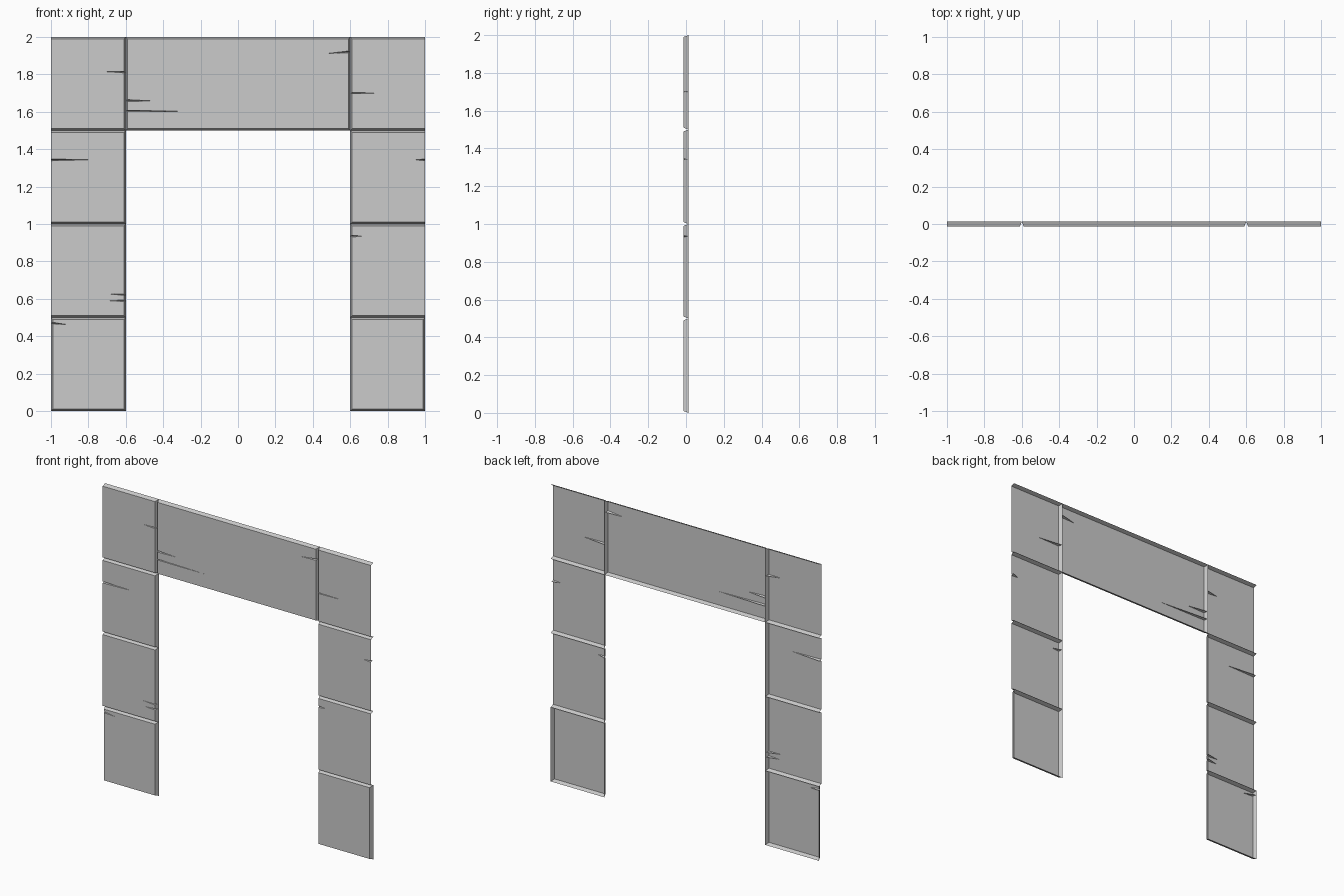
import bpy, bmesh

if "Cube" in bpy.data.objects:
    bpy.data.objects.remove(bpy.data.objects["Cube"])

FRONT, BACK = -0.013, 0.013   # depth of the thin shell
CH = 0.01                     # bevel width round each panel


def panel(name, x0, x1, z0, z1, free=(), cracks=()):
    """Open-backed slab: front face, sloped rim on every side not in free,
    and tapering V cracks (side, z, length, tip drop, half height)."""
    bm = bmesh.new()
    ins = {s: 0 if s in free else CH for s in "BRTL"}
    xa, xb = x0 + ins["L"], x1 - ins["R"]
    za, zb = z0 + ins["B"], z1 - ins["T"]
    front = [bm.verts.new((x, FRONT, z)) for x, z in ((xa, za), (xb, za), (xb, zb), (xa, zb))]
    outer = [bm.verts.new((x, BACK, z)) for x, z in ((x0, z0), (x1, z0), (x1, z1), (x0, z1))]
    loop = []
    for i, side in enumerate("BRTL"):
        a, b = front[i], front[(i + 1) % 4]
        loop.append(a)
        rim = [a]
        up = 1 if side == "R" else -1
        mine = sorted((c for c in cracks if c[0] == side), key=lambda c: up * c[1])
        for _, z, length, drop, h in mine:
            xe, xo = (xb, x1) if side == "R" else (xa, x0)
            t = 0.8
            p = bm.verts.new((xe, FRONT, z - up * h))
            q = bm.verts.new((xe, FRONT, z + up * h))
            tip = bm.verts.new((xe - up * length, FRONT, z + drop))
            deep = bm.verts.new((xe + (xo - xe) * t, FRONT + (BACK - FRONT) * t, z))
            bm.faces.new((tip, p, deep))
            bm.faces.new((q, tip, deep))
            loop += [p, tip, q]
            rim += [p, deep, q]
        rim.append(b)
        if ins[side]:
            bm.faces.new(rim[::-1] + [outer[i], outer[(i + 1) % 4]])
    bm.faces.new(loop)
    bmesh.ops.delete(bm, geom=[v for v in bm.verts if not v.link_faces], context="VERTS")
    mesh = bpy.data.meshes.new(name)
    bm.to_mesh(mesh)
    bm.free()
    bpy.context.collection.objects.link(bpy.data.objects.new(name, mesh))


# cracks of each jamb panel, listed from the ground up
left = [
    [("L", 0.47, 0.08, -0.008, 0.004)],
    [("R", 0.59, 0.08, 0.0, 0.004), ("R", 0.622, 0.09, 0.004, 0.003)],
    [("L", 1.343, 0.22, 0.0, 0.005)],
    [("R", 1.812, 0.09, 0.002, 0.004)],
]
right = [
    [],
    [("L", 0.935, 0.055, 0.0, 0.005)],
    [("R", 1.343, 0.055, 0.0, 0.005)],
    [("L", 1.70, 0.17, 0.0, 0.003)],
]

# left and right jambs: only the foot panels have an outer side rim
for i in range(4):
    z = i * 0.5
    panel(f"left_jamb_panel_{i + 1}", -1, -0.6, z, z + 0.5, "L" if i else "", left[i])
    panel(f"right_jamb_panel_{i + 1}", 0.6, 1, z, z + 0.5, "R" if i else "", right[i])

# lintel
panel("lintel_panel", -0.6, 0.6, 1.5, 2, "", [
    ("L", 1.66, 0.14, -0.002, 0.005),
    ("L", 1.605, 0.36, -0.004, 0.003),
    ("R", 1.92, 0.11, -0.008, 0.005),
])
